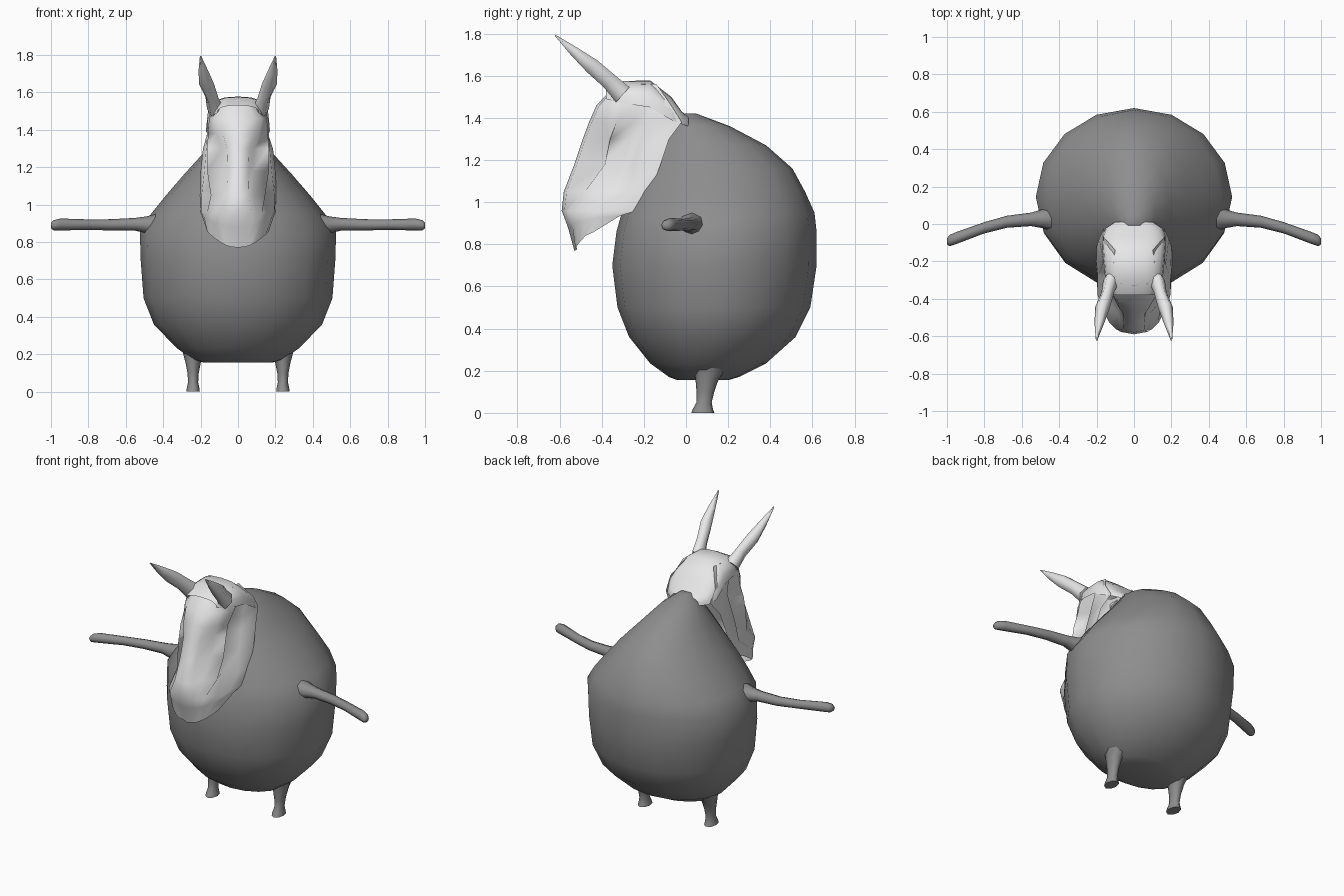
import bpy, bmesh, math
from mathutils import Vector


def material(name, v):
    m = bpy.data.materials.new(name)
    m.diffuse_color = (v, v, v, 1)
    return m


BODY = material("mid_grey", 0.27)
MASK = material("pale_grey", 0.8)
X, Y, Z = Vector((1, 0, 0)), Vector((0, 1, 0)), Vector((0, 0, 1))


def finish(name, bm, mat, angle=70):
    me = bpy.data.meshes.new(name)
    bm.to_mesh(me)
    bm.free()
    me.materials.append(mat)
    ob = bpy.data.objects.new(name, me)
    bpy.context.collection.objects.link(ob)
    bpy.ops.object.select_all(action='DESELECT')
    bpy.context.view_layer.objects.active = ob
    ob.select_set(True)
    bpy.ops.object.shade_smooth_by_angle(angle=math.radians(angle))
    return ob


def tube(name, sections, mat, u, v, sides, mirror=False):
    """Capped loft of elliptical rings given as x, y, z, radius along u, radius along v."""
    bm = bmesh.new()
    rings = []
    for x, y, z, ru, rv in sections:
        ring = []
        for k in range(sides):
            a = 2 * math.pi * k / sides
            ring.append(bm.verts.new(Vector((x, y, z)) + u * ru * math.cos(a) + v * rv * math.sin(a)))
        rings.append(ring)
    for a, b in zip(rings, rings[1:]):
        for k in range(sides):
            n = (k + 1) % sides
            bm.faces.new((a[k], a[n], b[n], b[k]))
    bm.faces.new(rings[0][::-1])
    bm.faces.new(rings[-1])
    bmesh.ops.recalc_face_normals(bm, faces=bm.faces)
    ob = finish(name, bm, mat)
    if mirror:
        ob.modifiers.new("mirror", 'MIRROR')
    return ob


def sheet(name, rows, mat):
    """Open surface through rows of points."""
    bm = bmesh.new()
    g = [[bm.verts.new(p) for p in row] for row in rows]
    for a, b in zip(g, g[1:]):
        for j in range(len(a) - 1):
            bm.faces.new((a[j], a[j + 1], b[j + 1], b[j]))
    return finish(name, bm, mat, 100)


# Pear-shaped body: height, front y, back y, half width
body = [(0.155, -0.04, 0.20, 0.18), (0.17, -0.08, 0.25, 0.24), (0.235, -0.17, 0.38, 0.33),
        (0.36, -0.27, 0.52, 0.45), (0.50, -0.325, 0.59, 0.505), (0.70, -0.35, 0.62, 0.52),
        (0.86, -0.33, 0.62, 0.525), (0.95, -0.305, 0.61, 0.465), (1.05, -0.27, 0.565, 0.385),
        (1.16, -0.22, 0.505, 0.29), (1.27, -0.16, 0.38, 0.19), (1.36, -0.09, 0.21, 0.115),
        (1.42, -0.03, 0.05, 0.035)]
tube("body", [(0, (f + b) / 2, z, w, (b - f) / 2) for z, f, b, w in body], BODY, X, Y, 16)

# Thin arms sweeping forward
tube("arms", [(0.42, 0.03, 0.89, 0.075, 0.065), (0.49, 0.028, 0.892, 0.05, 0.045),
              (0.55, 0.025, 0.895, 0.036, 0.034), (0.68, 0.012, 0.892, 0.032, 0.030),
              (0.80, -0.02, 0.893, 0.030, 0.028), (0.95, -0.075, 0.894, 0.032, 0.032),
              (0.985, -0.088, 0.89, 0.030, 0.027), (1.0, -0.093, 0.888, 0.017, 0.015)],
     BODY, Y, Z, 8, True)

# Short legs with flared feet
tube("legs", [(0.24, 0.08, 0.0, 0.036, 0.055), (0.24, 0.08, 0.018, 0.034, 0.048),
              (0.24, 0.086, 0.05, 0.027, 0.036), (0.24, 0.092, 0.10, 0.030, 0.042),
              (0.24, 0.10, 0.16, 0.042, 0.055), (0.235, 0.115, 0.21, 0.06, 0.075),
              (0.23, 0.13, 0.27, 0.09, 0.11)], BODY, X, Y, 8, True)

# Mask face: height, ridge y, then x, y of eye valley, cheek, groove, flange, rear rim
face = [(0.77, -0.53, .06, -.525, .09, -.515, .12, -.50, .15, -.475, .165, -.44),
        (0.88, -0.56, .095, -.54, .125, -.52, .15, -.48, .18, -.42, .19, -.315),
        (0.96, -0.59, .10, -.56, .13, -.53, .165, -.46, .195, -.38, .20, -.235),
        (1.05, -0.58, .085, -.48, .145, -.42, .12, -.34, .195, -.27, .205, -.17),
        (1.18, -0.53, .08, -.39, .165, -.385, .085, -.30, .18, -.25, .20, -.12),
        (1.30, -0.49, .085, -.37, .165, -.36, .08, -.27, .17, -.215, .187, -.08),
        (1.38, -0.46, .115, -.38, .16, -.33, .09, -.25, .165, -.19, .16, -.02),
        (1.46, -0.425, .125, -.37, .155, -.31, .15, -.23, .163, -.16, .162, -.07),
        (1.56, -0.33, .07, -.32, .08, -.31, .10, -.24, .11, -.20, .10, -.14)]
rows = []
for z, ridge, *rest in face:
    lift = 3.2 * max(0, min(1, (0.96 - z) / 0.17))    # rounds the lower lip
    rest = [rest[0] * 0.7, ridge + 0.013] + rest      # edge of the muzzle ridge
    half = [(x, y, z + lift * x * x) for x, y in zip(rest[::2], rest[1::2])]
    rows.append([(-x, y, h) for x, y, h in reversed(half)] + [(0, ridge, z)] + half)
sheet("mask_face", rows, MASK)

# Crown arching back onto the body: y, top, base, half width
crown = [(-0.38, 1.53, 1.49, 0.11), (-0.30, 1.575, 1.47, 0.153), (-0.17, 1.578, 1.45, 0.166),
         (-0.07, 1.50, 1.39, 0.172), (-0.02, 1.43, 1.37, 0.15), (0.012, 1.405, 1.36, 0.10)]
rows = []
for y, top, base, w in crown:
    row = []
    for k in range(11):
        c, s = -math.cos(math.pi * k / 10), math.sin(math.pi * k / 10)
        row.append((math.copysign(w * abs(c) ** 0.75, c), y, base + (top - base) * max(s, 0) ** 0.75))
    rows.append(row)
sheet("mask_crown", rows, MASK)

# Pointed leaf-shaped ears leaning forward
tube("ears", [(0.12, -0.30, 1.51, 0.045, 0.055), (0.14, -0.365, 1.575, 0.034, 0.045),
              (0.168, -0.445, 1.645, 0.040, 0.043), (0.185, -0.53, 1.715, 0.026, 0.027),
              (0.20, -0.622, 1.793, 0.004, 0.003)], MASK, X, Vector((0, 0.66, 0.75)), 6, True)
